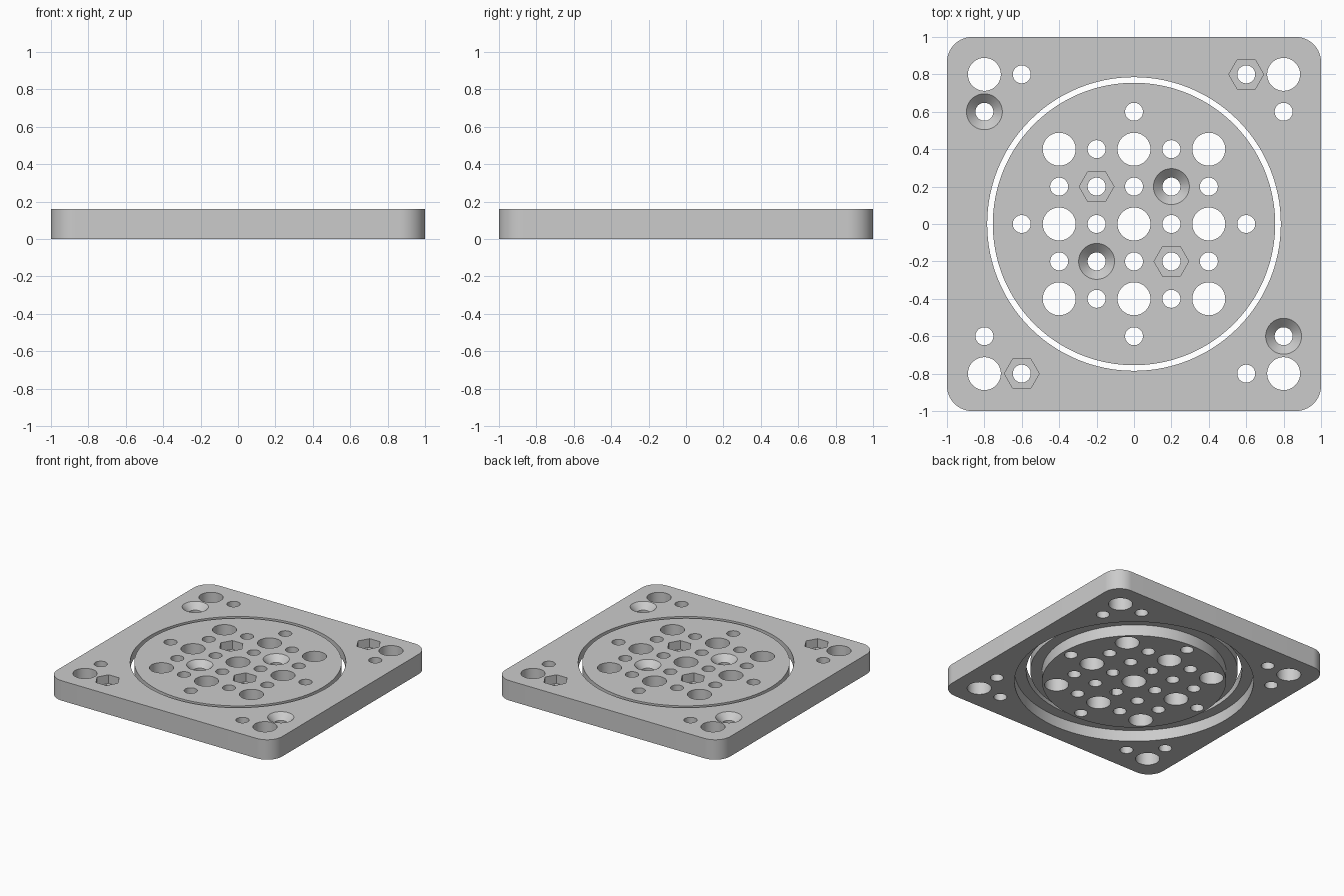
import bpy, bmesh, math

cube = bpy.data.objects.get("Cube")
if cube:
    bpy.data.objects.remove(cube, do_unlink=True)

THICK = 0.16       # plate thickness
STEP = 0.09        # depth of the groove on the underside
BIG, SMALL = 0.088, 0.048

grey = bpy.data.materials.new("plain grey")
grey.use_nodes = True
grey.diffuse_color = (0.6, 0.6, 0.6, 1)
grey.node_tree.nodes["Principled BSDF"].inputs["Base Color"].default_value = (0.6, 0.6, 0.6, 1)


def stack(bm, rings, n=64, x=0, y=0, phase=0):
    """Closed solid of n sides through (z, radius) rings, bottom to top."""
    loops = []
    for z, r in rings:
        angles = [phase + math.tau * i / n for i in range(n)]
        loops.append([bm.verts.new((x + r * math.cos(a), y + r * math.sin(a), z)) for a in angles])
    for low, high in zip(loops, loops[1:]):
        for i in range(n):
            j = (i + 1) % n
            bm.faces.new((low[i], low[j], high[j], high[i]))
    bm.faces.new(loops[0][::-1])
    bm.faces.new(loops[-1])


def make(name, bm):
    bmesh.ops.recalc_face_normals(bm, faces=bm.faces)
    mesh = bpy.data.meshes.new(name)
    bm.to_mesh(mesh)
    bm.free()
    obj = bpy.data.objects.new(name, mesh)
    bpy.context.collection.objects.link(obj)
    mesh.materials.append(grey)
    return obj


def cutter(name, spots, rings, n=64, phase=0):
    bm = bmesh.new()
    for x, y in spots:
        stack(bm, rings, n, x, y, phase)
    obj = make(name, bm)
    obj.hide_render = True
    return obj


def carve(obj, cutters):
    for c in cutters:
        mod = obj.modifiers.new(c.name, "BOOLEAN")
        mod.operation, mod.solver, mod.object = "DIFFERENCE", "EXACT", c
    graph = bpy.context.evaluated_depsgraph_get()
    mesh = bpy.data.meshes.new_from_object(obj.evaluated_get(graph))
    obj.modifiers.clear()
    obj.data = mesh
    for p in mesh.polygons:
        p.use_smooth = True
    mesh.set_sharp_from_angle(angle=math.radians(30))


def both(spots):
    """Each spot and its half-turn copy."""
    return list(dict.fromkeys(spots + [(-x, -y) for x, y in spots]))


# Hole positions
big = both([(0, 0), (0.4, 0), (0, 0.4), (0.4, 0.4), (-0.4, 0.4), (0.8, 0.8), (-0.8, 0.8)])
sinks = both([(0.2, 0.2), (-0.8, 0.6)])
nuts = both([(-0.2, 0.2), (0.6, 0.8)])
small = sinks + nuts + both([(-0.6, 0.8), (0.8, 0.6), (0, 0.6), (0.2, 0.4), (-0.2, 0.4),
                             (0.4, 0.2), (-0.4, 0.2), (0, 0.2), (0.2, 0), (0.6, 0)])

# Cutters for holes, countersinks and nut pockets
cutters = [
    cutter("big_holes", big, [(-0.1, BIG), (0.3, BIG)]),
    cutter("small_holes", small, [(-0.1, SMALL), (0.3, SMALL)]),
    cutter("countersinks", sinks, [(THICK - 0.05, 0.046), (THICK, 0.096), (THICK + 0.04, 0.136)]),
    cutter("nut_pockets", nuts, [(0.09, 0.093), (0.3, 0.093)], 6),
    cutter("nut_seats", nuts, [(0.086, 0.0685), (0.3, 0.0685)], 4, math.pi / 4),
]
opening = cutter("centre_opening", [(0, 0)],
                 [(-0.1, 0.87), (STEP, 0.87), (STEP, 0.785), (0.3, 0.785)], 128)

# Square outer plate with rounded corners
bm = bmesh.new()
bmesh.ops.create_cube(bm, size=2)
for v in bm.verts:
    v.co.z = THICK if v.co.z > 0 else 0
uprights = [e for e in bm.edges if abs(e.verts[0].co.z - e.verts[1].co.z) > 0.1]
bmesh.ops.bevel(bm, geom=uprights, offset=0.135, segments=16, profile=0.5, affect="EDGES")
outer_plate = make("outer_plate", bm)
carve(outer_plate, [opening] + cutters)

# Stepped disc in the middle
bm = bmesh.new()
stack(bm, [(0, 0.67), (STEP, 0.67), (STEP, 0.755), (THICK, 0.755)], 128)
inner_disc = make("inner_disc", bm)
carve(inner_disc, cutters)

for c in cutters + [opening]:
    bpy.data.objects.remove(c, do_unlink=True)
